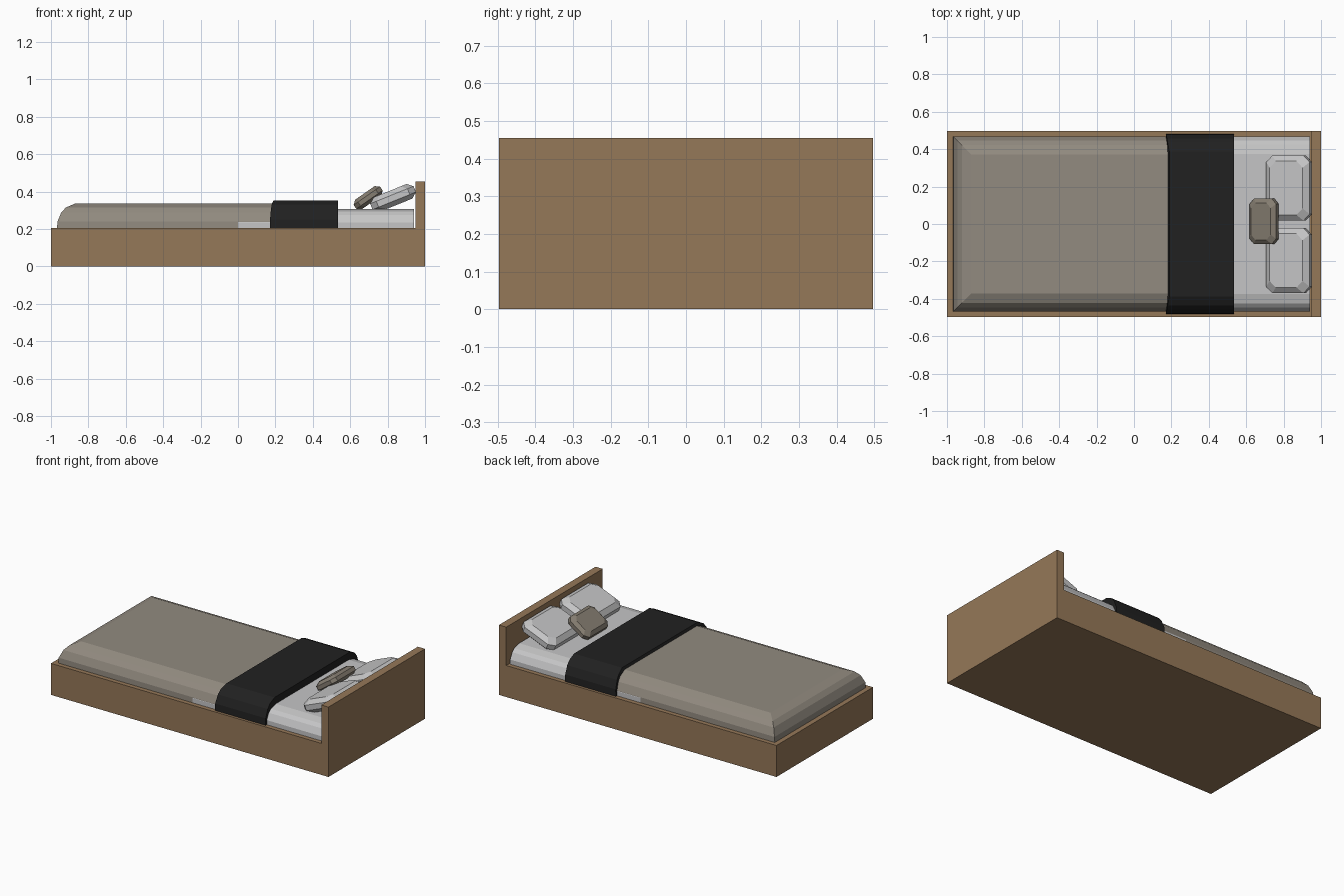
import bpy, bmesh, math
from mathutils import Matrix

if "Cube" in bpy.data.objects:
    bpy.data.objects.remove(bpy.data.objects["Cube"])


def material(name, rgb):
    m = bpy.data.materials.new(name)
    m.diffuse_color = (*rgb, 1)
    m.use_nodes = True
    m.node_tree.nodes["Principled BSDF"].inputs["Base Color"].default_value = m.diffuse_color
    return m


wood = material("wood", (0.302, 0.188, 0.098))
taupe = material("taupe_cover", (0.287, 0.256, 0.215))
white = material("white_linen", (0.56, 0.56, 0.565))
black = material("black_throw", (0.015, 0.015, 0.015))
brown = material("brown_cushion", (0.235, 0.205, 0.165))


def loft(name, rings, mat):
    """Stack closed rings of points from bottom to top and cap both ends."""
    bm = bmesh.new()
    loops = [[bm.verts.new(p) for p in ring] for ring in rings]
    n = len(loops[0])
    for a, b in zip(loops, loops[1:]):
        for i in range(n):
            j = (i + 1) % n
            bm.faces.new((a[i], a[j], b[j], b[i]))
    bm.faces.new(loops[0][::-1])
    bm.faces.new(loops[-1])
    bmesh.ops.recalc_face_normals(bm, faces=bm.faces)
    me = bpy.data.meshes.new(name)
    bm.to_mesh(me)
    bm.free()
    me.materials.append(mat)
    ob = bpy.data.objects.new(name, me)
    bpy.context.collection.objects.link(ob)
    return ob


def rect(x0, x1, y, z):
    return [(x0, -y, z), (x1, -y, z), (x1, y, z), (x0, y, z)]


def layer(name, levels, mat):
    """levels: (x0, x1, half width, z) from bottom to top."""
    return loft(name, [rect(*lv) for lv in levels], mat)


def cushion(name, length, width, thick, cut, inset, loc, tilt, mat):
    """Pillow with cut corners and bevelled upper and lower faces."""
    def octagon(dx, z):
        a, b, c = length / 2 - dx, width / 2 - dx, cut
        return [(a, -b + c, z), (a, b - c, z), (a - c, b, z), (-a + c, b, z),
                (-a, b - c, z), (-a, -b + c, z), (-a + c, -b, z), (a - c, -b, z)]
    h = thick / 2
    ob = loft(name, [octagon(inset, -h), octagon(0, -h * 0.4),
                     octagon(0, h * 0.4), octagon(inset, h)], mat)
    ob.data.transform(Matrix.Translation(loc) @ Matrix.Rotation(-math.radians(tilt), 4, 'Y'))
    return ob


# Frame and headboard
layer("bed_frame", [(-1, 0.95, 0.497, 0), (-1, 0.95, 0.497, 0.205)], wood)
layer("headboard", [(0.948, 1, 0.497, 0), (0.948, 1, 0.497, 0.455)], wood)

# Mattress, visible near the pillows
layer("mattress", [(0.0, 0.94, 0.468, 0.2), (0.0, 0.94, 0.468, 0.235),
                   (0.0, 0.94, 0.447, 0.275), (0.0, 0.94, 0.425, 0.293),
                   (0.0, 0.94, 0.375, 0.306)], white)

# Bed cover with rounded foot and sides
layer("bed_cover", [(-0.968, 0.3, 0.468, 0.2), (-0.965, 0.3, 0.467, 0.24),
                    (-0.945, 0.3, 0.447, 0.288), (-0.92, 0.3, 0.422, 0.315),
                    (-0.87, 0.3, 0.372, 0.336)], taupe)

# Dark throw across the bed
layer("throw", [(0.17, 0.535, 0.48, 0.204), (0.171, 0.535, 0.479, 0.25),
                (0.176, 0.535, 0.458, 0.303), (0.18, 0.535, 0.435, 0.33),
                (0.189, 0.535, 0.388, 0.352)], black)

# Pillows and small cushion
for side, y in (("left", 0.192), ("right", -0.196)):
    cushion("pillow_" + side, 0.25, 0.348, 0.084, 0.035, 0.03, (0.829, y, 0.366), 22, white)
cushion("small_cushion", 0.172, 0.243, 0.062, 0.028, 0.022, (0.696, 0.014, 0.367), 35, brown)
